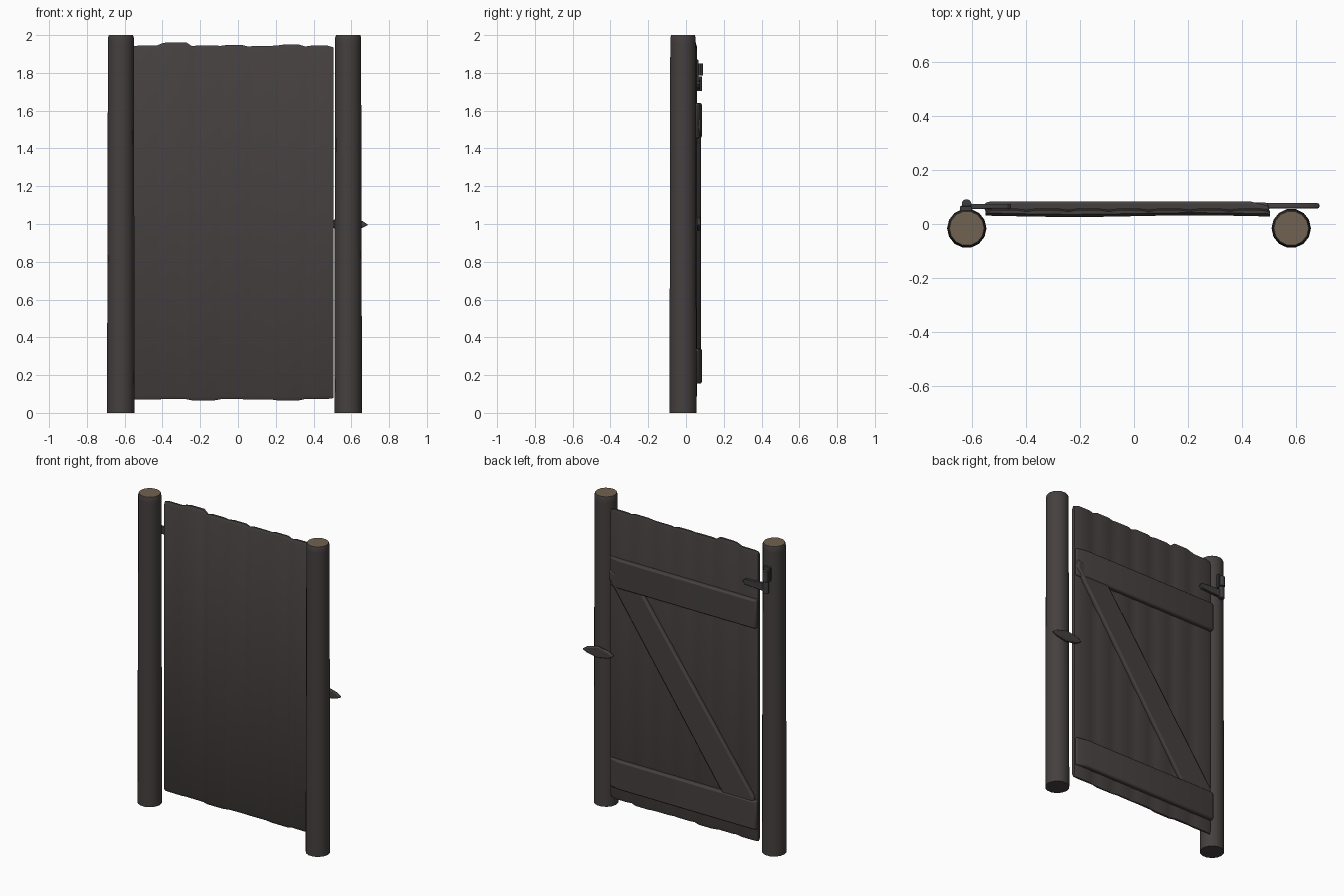
import bpy, bmesh, math

if "Cube" in bpy.data.objects:
    bpy.data.objects.remove(bpy.data.objects["Cube"])


def material(name, rgb):
    m = bpy.data.materials.new(name)
    m.diffuse_color = (*rgb, 1)
    m.use_nodes = True
    m.node_tree.nodes["Principled BSDF"].inputs["Base Color"].default_value = m.diffuse_color
    return m


WOOD = material("dark_wood", (0.060, 0.051, 0.050))
CUT = material("cut_wood", (0.165, 0.122, 0.082))
IRON = material("dark_iron", (0.050, 0.048, 0.048))


def finish(bm, name, mats, angle=40, bevel=0, segments=2):
    bmesh.ops.recalc_face_normals(bm, faces=bm.faces[:])
    me = bpy.data.meshes.new(name)
    bm.to_mesh(me)
    bm.free()
    ob = bpy.data.objects.new(name, me)
    bpy.context.collection.objects.link(ob)
    for m in mats:
        me.materials.append(m)
    if bevel:
        b = ob.modifiers.new("bevel", 'BEVEL')
        b.width, b.segments = bevel, segments
    bpy.ops.object.select_all(action='DESELECT')
    bpy.context.view_layer.objects.active = ob
    ob.select_set(True)
    bpy.ops.object.shade_smooth_by_angle(angle=math.radians(angle))
    return ob


def loft(rings):
    """Skin closed rings of points and cap both ends."""
    bm = bmesh.new()
    vs = [[bm.verts.new(p) for p in r] for r in rings]
    n = len(vs[0])
    for a, b in zip(vs, vs[1:]):
        for i in range(n):
            j = (i + 1) % n
            bm.faces.new((a[i], a[j], b[j], b[i]))
    bm.faces.new(vs[0])
    bm.faces.new(vs[-1])
    return bm


# Round posts with pale sawn tops
def post(name, x):
    rings = []
    for z, r in ((0, .073), (.6, .072), (1.3, .070), (1.96, .069), (1.985, .069), (2.0, .064)):
        rings.append([(x + r * math.cos(a), -.016 + r * math.sin(a), z)
                      for a in [math.tau * i / 14 for i in range(14)]])
    bm = loft(rings)
    bm.normal_update()
    for f in bm.faces:
        if all(v.co.z > 1.99 for v in f.verts):
            f.material_index = 1
    finish(bm, name, [WOOD, CUT], 60)


post("hinge_post", -.620)
post("latch_post", .583)

# Board panel: uneven top edge, shallow grooves between planks on the back
tops = [1.945, 1.962, 1.945, 1.947, 1.943, 1.949, 1.944]
edges = [-.553, -.40, -.245, -.095, .055, .205, .355, .505]
rings = []


def section(x, top, bottom, back):
    front = .029 + .003 * math.sin(7 * x)
    rings.append([(x, front, bottom + .02), (x, front, top - .02), (x, front + .010, top),
                  (x, back - .006, top), (x, back, top - .02), (x, back, bottom + .02),
                  (x, back - .006, bottom), (x, front + .010, bottom)])


for i, top in enumerate(tops):
    a, b = edges[i], edges[i + 1]
    bot = .070 + .004 * math.sin(2.3 * i)
    section(a + .002, top - .004, bot, .051)
    section(a + .03, top, bot, .057)
    section(b - .03, top, bot, .057)
section(.505, 1.935, .078, .050)
finish(loft(rings), "board_panel", [WOOD], 50)


# Cross rails, thinning towards the latch side
def rail(name, z0, z1):
    outline = [(-.555, .048), (-.555, .078), (-.53, .084), (.43, .084), (.502, .066), (.502, .048)]
    bm = loft([[(x, y, z) for x, y in outline] for z in (z0, z1)])
    finish(bm, name, [WOOD], 50, .012)


rail("top_rail", 1.455, 1.64)
rail("bottom_rail", .155, .34)


def plate(name, outline, y0, y1, mat, bevel):
    bm = loft([[(x, y, z) for x, z in outline] for y in (y0, y1)])
    finish(bm, name, [mat], 50, bevel)


# Diagonal brace between the rails
plate("diagonal_brace", [(.498, 1.50), (-.32, .32), (-.535, .30), (-.535, .36),
                         (.275, 1.48), (.498, 1.56)], .048, .079, WOOD, .010)

# Wooden turn latch
plate("turn_latch", [(.69, .995), (.66, 1.015), (.585, 1.035), (.505, 1.022), (.47, 1.0),
                     (.505, .978), (.585, .965), (.66, .980)], .057, .078, WOOD, .006)

# Hinge: post plate, strap and pin
plate("hinge_plate", [(-.645, 1.78), (-.645, 1.87), (-.600, 1.87), (-.600, 1.78)],
      .048, .066, IRON, .003)
plate("hinge_strap", [(-.635, 1.71), (-.635, 1.765), (-.47, 1.755), (-.455, 1.74),
                      (-.47, 1.72)], .056, .074, IRON, .003)
for nm, z0, z1, y in (("upper_hinge_knuckle", 1.785, 1.85, .076),
                      ("lower_hinge_knuckle", 1.705, 1.78, .070)):
    circle = [(-.621 + .018 * math.cos(a), y + .016 * math.sin(a))
              for a in [math.tau * i / 10 for i in range(10)]]
    finish(loft([[(x, yy, z) for x, yy in circle] for z in (z0, z1)]), nm, [IRON])
